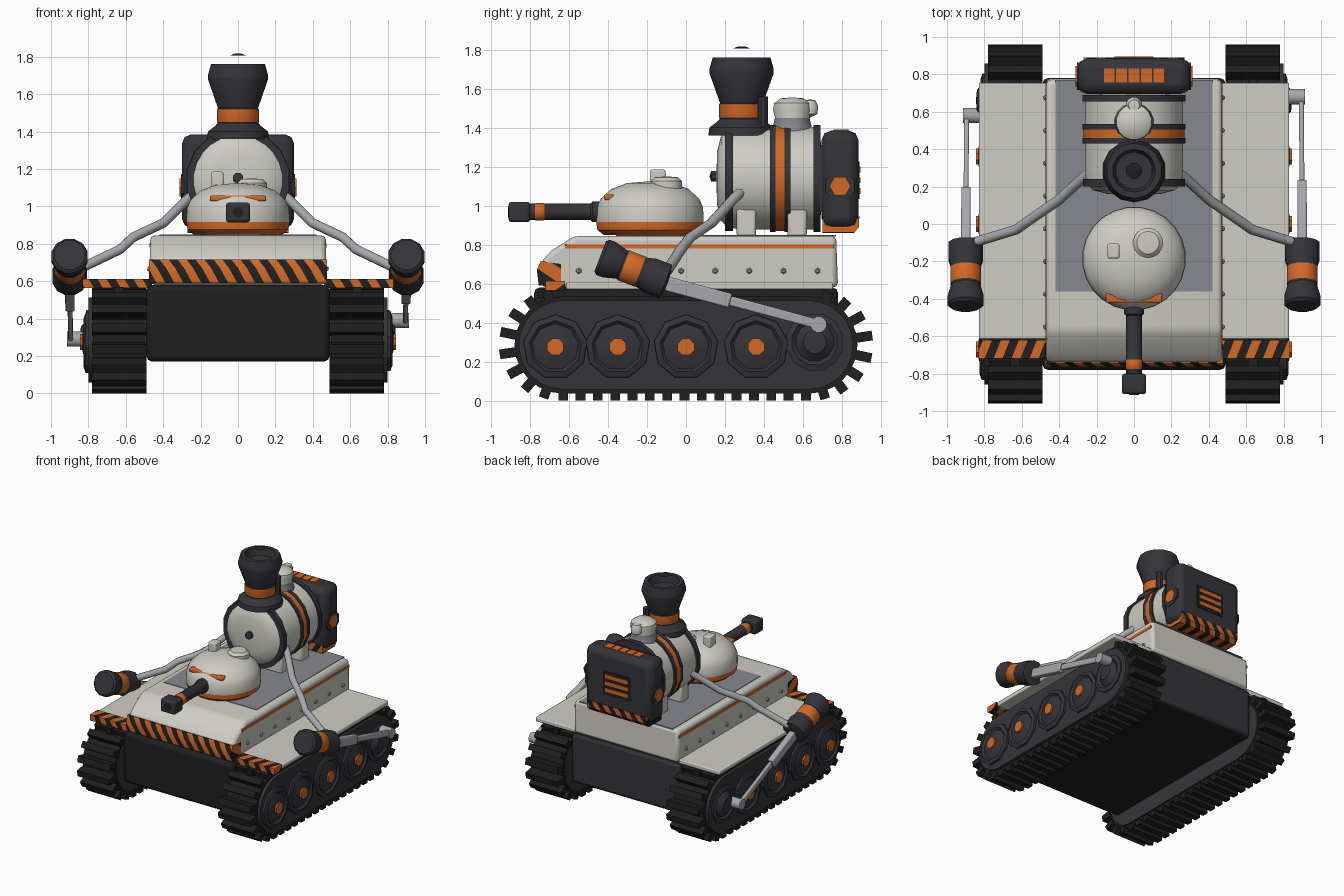
import bpy, bmesh, math
from mathutils import Vector, Matrix

cube = bpy.data.objects.get("Cube")
if cube:
    bpy.data.objects.remove(cube, do_unlink=True)


def material(name, rgb):
    m = bpy.data.materials.new(name)
    m.use_nodes = True
    m.diffuse_color = (*rgb, 1)
    m.node_tree.nodes["Principled BSDF"].inputs["Base Color"].default_value = (*rgb, 1)
    return m


WHITE = material("warm white", (0.62, 0.61, 0.55))
DARK = material("dark slate", (0.035, 0.034, 0.042))
BLACK = material("track black", (0.014, 0.014, 0.014))
ORANGE = material("orange", (0.65, 0.14, 0.02))
PANEL = material("panel grey", (0.24, 0.25, 0.28))
STEEL = material("light steel", (0.38, 0.39, 0.41))


def finish(bm, name, mats, bevel=0, segments=2):
    bmesh.ops.recalc_face_normals(bm, faces=bm.faces)
    mesh = bpy.data.meshes.new(name)
    for f in bm.faces:
        f.smooth = True
    bm.to_mesh(mesh)
    bm.free()
    mesh.set_sharp_from_angle(angle=math.radians(35))
    for m in mats:
        mesh.materials.append(m)
    ob = bpy.data.objects.new(name, mesh)
    bpy.context.collection.objects.link(ob)
    if bevel:
        mod = ob.modifiers.new("Bevel", 'BEVEL')
        mod.width, mod.segments = bevel, segments
    return ob


def add_box(bm, size, matrix):
    bmesh.ops.create_cube(bm, size=1, matrix=matrix @ Matrix.Diagonal((*size, 1)))


def box(name, center, size, mat, bevel=0):
    bm = bmesh.new()
    add_box(bm, size, Matrix.Translation(center))
    return finish(bm, name, [mat], bevel)


def bar(name, a, b, width, height, mat):
    a, b = Vector(a), Vector(b)
    turn = (b - a).to_track_quat('Y', 'Z').to_matrix().to_4x4()
    bm = bmesh.new()
    add_box(bm, (width, (b - a).length, height), Matrix.Translation((a + b) / 2) @ turn)
    return finish(bm, name, [mat], 0.008)


def lathe(name, profile, mats, loc=(0, 0, 0), axis=(0, 0, 1), seg=20, band=None, closed=False):
    """Spin (radius, height) points; faces inside the band take the second material."""
    bm = bmesh.new()
    rings = [[bm.verts.new((r * math.cos(t), r * math.sin(t), h))
              for t in (math.tau * (i + 0.5) / seg for i in range(seg))] for r, h in profile]
    pairs = list(zip(rings, rings[1:])) + ([(rings[-1], rings[0])] if closed else [])
    for p, q in pairs:
        for i in range(seg):
            j = (i + 1) % seg
            f = bm.faces.new((p[i], p[j], q[j], q[i]))
            if band and band[0] < f.calc_center_median().z < band[1]:
                f.material_index = 1
    bmesh.ops.remove_doubles(bm, verts=bm.verts, dist=1e-5)
    turn = Vector((0, 0, 1)).rotation_difference(Vector(axis)).to_matrix().to_4x4()
    bm.transform(Matrix.Translation(loc) @ turn)
    return finish(bm, name, mats)


def rod(name, a, axis, radius, length, mat, seg=16):
    return lathe(name, [(0, 0), (radius, 0), (radius, length), (0, length)], [mat], a, axis, seg)


def prism_mesh(profile, x0, x1):
    bm = bmesh.new()
    face = bm.faces.new([bm.verts.new((x0, y, z)) for y, z in profile])
    out = bmesh.ops.extrude_face_region(bm, geom=[face])["geom"]
    bmesh.ops.translate(bm, vec=(x1 - x0, 0, 0),
                        verts=[v for v in out if isinstance(v, bmesh.types.BMVert)])
    return bm


def striped(bm, name, direction, step=0.048):
    """Cut the mesh with slanted planes and alternate the colours."""
    d = Vector(direction)
    for k in range(-45, 46):
        bmesh.ops.bisect_plane(bm, geom=bm.verts[:] + bm.edges[:] + bm.faces[:],
                               plane_co=d * (k * step / d.length_squared), plane_no=d)
    for f in bm.faces:
        f.material_index = math.floor(f.calc_center_median().dot(d) / step) % 2
    return finish(bm, name, [ORANGE, BLACK])


def stadium(radius, half, zc, n=12):
    pts = []
    for s in (1, -1):
        for i in range(n + 1):
            t = -math.pi / 2 + math.pi * i / n
            pts.append((s * (half + radius * math.cos(t)), zc + s * radius * math.sin(t)))
    return pts


# Hull: lower tub, upper deck, striped apron, deck panel
tub = box("lower_hull", (0, 0, 0.375), (0.98, 1.56, 0.41), BLACK, 0.03)
tub.data.materials.append(DARK)
for p in tub.data.polygons:
    p.material_index = int(p.normal.y > 0.5)
deck = [(-0.74, 0.58), (-0.745, 0.71), (-0.69, 0.77), (-0.57, 0.845), (0.77, 0.845), (0.78, 0.58)]
finish(prism_mesh(deck, -0.47, 0.47), "upper_hull", [WHITE], 0.025)
apron = [(-0.755, 0.59), (-0.765, 0.67), (-0.745, 0.715), (-0.64, 0.7), (-0.64, 0.59)]
striped(prism_mesh(apron, -0.475, 0.475), "front_apron", (1, 0.4, 0.6))
box("deck_panel", (0, 0.205, 0.845), (0.84, 1.13, 0.008), PANEL)

# Tracks, wheels and fenders on both sides
ZC, HALF = 0.285, 0.63
for s, side in ((1, "left"), (-1, "right")):
    finish(prism_mesh(stadium(0.25, HALF, ZC), s * 0.5, s * 0.775), side + "_track_belt", [BLACK])
    finish(prism_mesh(stadium(0.228, HALF, ZC), s * 0.49, s * 0.8), side + "_track_plate", [DARK])
    bm = bmesh.new()
    arc, count = math.pi * 0.25, 46
    total = 2 * (2 * HALF + arc)
    for i in range(count):
        d = total * i / count
        flip = 1 if d < total / 2 else -1
        d %= total / 2
        if d < 2 * HALF:
            y, t, tall = d - HALF, -math.pi / 2, 0.035
        else:
            y, t = HALF, -math.pi / 2 + (d - 2 * HALF) / 0.25
            tall = 0.035 + 0.045 * math.cos(t) ** 2
        out = Vector((0, math.cos(t), math.sin(t))) * flip
        pos = Vector((s * 0.635, y * flip, ZC)) + out * (0.25 + tall / 2 - 0.005)
        add_box(bm, (0.29, 0.05, tall + 0.01),
                Matrix.Translation(pos) @ out.to_track_quat('Z', 'X').to_matrix().to_4x4()
                @ Matrix.Rotation(math.pi / 2, 4, 'Z'))
    finish(bm, side + "_track_lugs", [BLACK])
    for n, y in enumerate((-0.67, -0.35, 0, 0.36)):
        lathe(f"{side}_wheel_{n}", [(0, 0), (0.168, 0), (0.165, 0.025), (0.135, 0.035), (0.12, 0.02),
                                    (0.055, 0.04), (0, 0.045)], [DARK],
              (s * 0.79, y, 0.275), (s, 0, 0), 9)
        rod(f"{side}_wheel_hub_{n}", (s * 0.8, y, 0.275), (s, 0, 0), 0.046, 0.045, ORANGE, 8)
    lathe(side + "_drive_wheel", [(0, 0), (0.15, 0), (0.15, 0.02), (0.12, 0.03), (0.1, 0.015),
                                  (0.06, 0.05), (0, 0.055)], [DARK],
          (s * 0.79, 0.66, 0.3), (s, 0, 0), 12)
    box(side + "_fender", (s * 0.645, 0.07, 0.588), (0.37, 1.37, 0.036), WHITE, 0.008)
    bm = bmesh.new()
    add_box(bm, (0.37, 0.1, 0.048), Matrix.Translation((s * 0.647, -0.67, 0.588)))
    striped(bm, side + "_fender_stripes", (1, -0.4, 0.6))

    # Side trim and rivets
    box(side + "_trim_line", (s * 0.47, 0.07, 0.79), (0.008, 1.38, 0.022), ORANGE)
    bm = bmesh.new()
    for i in range(8):
        bmesh.ops.create_icosphere(bm, subdivisions=1, radius=0.016,
                                   matrix=Matrix.Translation((s * 0.472, -0.55 + i * 0.175, 0.665)))
    finish(bm, side + "_rivets", [STEEL])

    # Piston, connecting rod and steam pipe
    slope = Vector((0, 0.35, -0.135)).normalized()
    lathe(side + "_piston", [(0, 0), (0.085, 0), (0.1, 0.015), (0.1, 0.05), (0.08, 0.12), (0.085, 0.13),
                             (0.085, 0.22), (0.082, 0.23), (0.095, 0.27), (0.095, 0.36), (0, 0.375)],
          [DARK, ORANGE], (s * 0.9, -0.44, 0.74), slope, 12, band=(0.125, 0.225))
    end = Vector((s * 0.895, 0.68, 0.39) if s > 0 else (s * 0.895, 0.58, 0.29))
    start = Vector((s * 0.9, -0.1, 0.6))
    mid = start.lerp(end, 0.42)
    bar(side + "_rod_sleeve", start, mid, 0.05, 0.075, STEEL)
    bar(side + "_connecting_rod", mid, end, 0.026, 0.05, STEEL)
    rod(side + "_rod_pivot", (s * 0.82, end.y, end.z), (s, 0, 0), 0.042, 0.095, STEEL, 12)
    curve = bpy.data.curves.new(side + "_steam_pipe", 'CURVE')
    curve.dimensions, curve.bevel_depth, curve.bevel_resolution = '3D', 0.027, 2
    curve.use_fill_caps = True
    path = [(0.22, 0.29, 1.08), (0.28, 0.24, 1.03), (0.4, 0.13, 0.91), (0.56, 0.02, 0.835),
            (0.63, -0.03, 0.77), (0.86, -0.1, 0.66)]
    spline = curve.splines.new('POLY')
    spline.points.add(len(path) - 1)
    for pt, (x, y, z) in zip(spline.points, path):
        pt.co = (s * x, y, z, 1)
    curve.materials.append(STEEL)
    bpy.context.collection.objects.link(bpy.data.objects.new(side + "_steam_pipe", curve))

# Turret with hatch, periscope, visor and gun
lathe("turret", [(0, 0.845), (0.24, 0.85), (0.272, 0.875), (0.278, 0.915), (0.275, 0.99), (0.255, 1.035),
                 (0.2, 1.085), (0.12, 1.115), (0, 1.125)], [WHITE, ORANGE],
      (0, -0.185, 0), seg=24, band=(0.86, 0.914))
lathe("hatch", [(0.08, 1.07), (0.08, 1.125), (0.06, 1.145), (0, 1.15)], [WHITE], (0.075, -0.1, 0))
box("periscope", (-0.11, -0.145, 1.13), (0.065, 0.08, 0.11), WHITE, 0.01)
box("visor", (0, -0.395, 1.043), (0.3, 0.05, 0.03), ORANGE, 0.008)
lathe("gun_barrel", [(0, 0), (0.055, 0), (0.055, 0.08), (0.043, 0.09), (0.043, 0.325), (0.046, 0.33),
                     (0.046, 0.37), (0.043, 0.375), (0.043, 0.46), (0, 0.46)], [DARK, ORANGE],
      (0, -0.4, 0.968), (0, -1, 0), 12, band=(0.327, 0.373))
box("muzzle_brake", (0, -0.855, 0.967), (0.13, 0.11, 0.105), DARK, 0.015)
rod("muzzle_bore", (0, -0.905, 0.967), (0, -1, 0), 0.03, 0.008, BLACK, 8)

# Boiler with hoops and saddles
lathe("boiler", [(0, 0.155), (0.14, 0.16), (0.22, 0.18), (0.258, 0.22), (0.265, 0.3), (0.265, 0.68),
                 (0, 0.72)], [WHITE], (0, 0, 1.14), (0, 1, 0), 24)
for n, (y, w, r, mat) in enumerate(((0.2, 0.04, 0.277, DARK), (0.43, 0.03, 0.28, DARK),
                                    (0.46, 0.045, 0.276, ORANGE), (0.505, 0.03, 0.28, DARK),
                                    (0.655, 0.035, 0.28, DARK))):
    lathe(f"boiler_hoop_{n}", [(0.225, y), (r, y), (r, y + w), (0.225, y + w)], [mat],
          (0, 0, 1.14), (0, 1, 0), 16, closed=True)
lathe("boiler_knob", [(0, 0.12), (0.03, 0.13), (0.03, 0.17)], [DARK], (0, 0, 1.15), (0, 1, 0), 8)
for n, y in enumerate((0.31, 0.57)):
    box(f"boiler_saddle_{n}", (0, y, 0.93), (0.42, 0.1, 0.18), WHITE, 0.015)

# Chimney, side pipe and steam dome
lathe("chimney", [(0.17, 1.36), (0.165, 1.4), (0.125, 1.43), (0.112, 1.445), (0.115, 1.452), (0.115, 1.52),
                  (0.11, 1.525), (0.165, 1.68), (0.165, 1.7), (0.148, 1.76), (0.115, 1.76),
                  (0.1, 1.7), (0, 1.69)], [DARK, ORANGE], (0, 0.285, 0), seg=14, band=(1.45, 1.521))
lathe("chimney_spark_cap", [(0, 1.805), (0.045, 1.807), (0.02, 1.816), (0, 1.817)], [BLACK],
      (0, 0.285, 0), seg=8)
rod("chimney_side_pipe", (0.08, 0.395, 1.38), (0, 0, 1), 0.027, 0.18, DARK, 8)
lathe("steam_dome", [(0.11, 1.36), (0.1, 1.41), (0.09, 1.45), (0.1, 1.49), (0.095, 1.525), (0.06, 1.55),
                     (0, 1.555)], [PANEL, WHITE], (0, 0.545, 0), seg=16, band=(1.46, 1.6))
lathe("dome_valve", [(0, 1.45), (0.04, 1.47), (0.045, 1.51), (0.03, 1.54), (0, 1.545)], [WHITE],
      (0, 0.635, 0), seg=12)

# Engine pack with vents, side caps and striped base
box("engine_pack", (0, 0.79, 1.135), (0.6, 0.19, 0.5), DARK, 0.05)
skirt = [(0.7, 0.86), (0.86, 0.858), (0.888, 0.89), (0.889, 0.945), (0.7, 0.945)]
striped(prism_mesh(skirt, -0.27, 0.27), "pack_base_stripes", (1, 0, -0.7))
box("rear_vent_frame", (0, 0.886, 1.13), (0.25, 0.008, 0.19), BLACK)
for n, z in enumerate((1.075, 1.13, 1.185)):
    box(f"rear_vent_bar_{n}", (0, 0.89, z), (0.21, 0.009, 0.03), ORANGE)
for n in range(5):
    box(f"top_vent_{n}", (-0.132 + n * 0.066, 0.795, 1.386), (0.058, 0.075, 0.009), ORANGE)
for s, side in ((1, "left"), (-1, "right")):
    rod(side + "_pack_boss", (s * 0.285, 0.79, 1.1), (s, 0, 0), 0.08, 0.02, DARK, 8)
    rod(side + "_pack_cap", (s * 0.285, 0.79, 1.1), (s, 0, 0), 0.055, 0.028, ORANGE, 6)
